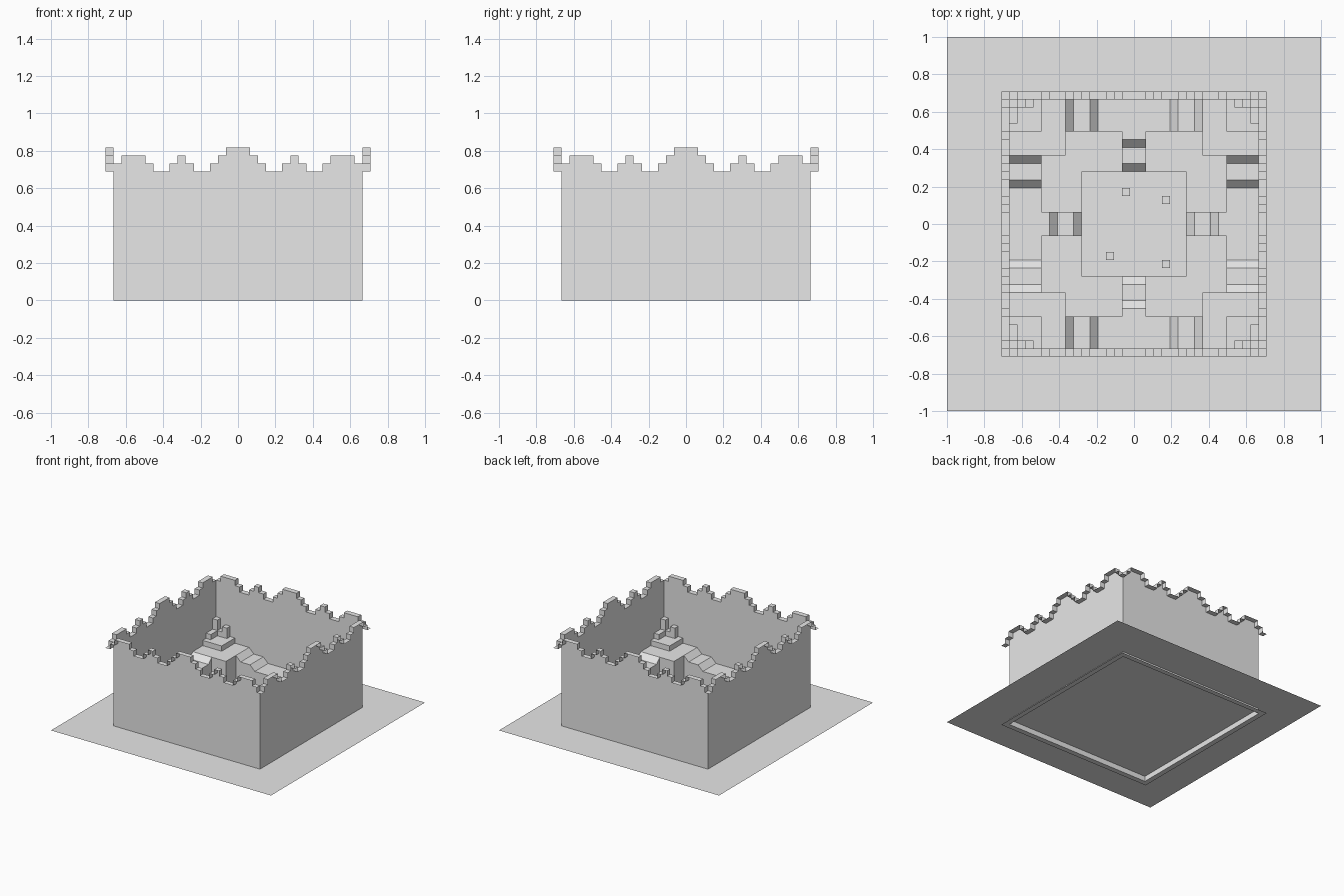
import bpy, bmesh, math
from mathutils import Matrix, Vector

old = bpy.data.objects.get("Cube")
if old:
    bpy.data.objects.remove(old, do_unlink=True)

V = 2 / 46.5          # one block
WALL, LIP = 15.5, 16.5
FLOOR = 1

grey = bpy.data.materials.new("light grey")
grey.use_nodes = True
grey.diffuse_color = (0.8, 0.8, 0.8, 1)
grey.node_tree.nodes["Principled BSDF"].inputs["Base Color"].default_value = (0.8, 0.8, 0.8, 1)


def finish(name, bm):
    """Scale from blocks to units and link the object."""
    bmesh.ops.scale(bm, vec=(V, V, V), verts=bm.verts)
    mesh = bpy.data.meshes.new(name)
    bm.to_mesh(mesh)
    bm.free()
    mesh.materials.append(grey)
    ob = bpy.data.objects.new(name, mesh)
    bpy.context.scene.collection.objects.link(ob)


def face(bm, points, turn=0):
    rot = Matrix.Rotation(turn * math.pi / 2, 3, 'Z')
    return bm.faces.new([bm.verts.new(rot @ Vector(p)) for p in points])


def prism(bm, outline, y0, y1, turn=0):
    """Extrude an x-z outline from y0 to y1."""
    f = face(bm, [(x, y0, z) for x, z in outline], turn)
    rot = Matrix.Rotation(turn * math.pi / 2, 3, 'Z')
    out = bmesh.ops.extrude_face_region(bm, geom=[f], use_keep_orig=True)
    moved = [g for g in out["geom"] if isinstance(g, bmesh.types.BMVert)]
    bmesh.ops.translate(bm, verts=moved, vec=rot @ Vector((0, y1 - y0, 0)))
    bmesh.ops.recalc_face_normals(bm, faces=bm.faces)


def block(bm, x0, x1, y0, y1, z0, z1, turn=0):
    prism(bm, [(x0, z0), (x1, z0), (x1, z1), (x0, z1)], y0, y1, turn)


# Ground sheet
bm = bmesh.new()
bmesh.ops.create_grid(bm, x_segments=1, y_segments=1, size=23.25,
                      matrix=Matrix.Translation((0, 0, FLOOR)))
finish("ground", bm)

# Wall top heights, from the middle of a side to its corner
half = [19, 19, 18, 17, 16, 16, 17, 18, 17, 16, 16, 17, 18, 18, 18, 17]
heights = half[:0:-1] + half

walls, lip, flange = bmesh.new(), bmesh.new(), bmesh.new()
for t in range(4):
    # Thin wall, one strip per block column
    for i, h in enumerate(heights):
        a = i - WALL
        face(walls, [(a, -WALL, 0), (a + 1, -WALL, 0),
                     (a + 1, -WALL, h), (a, -WALL, h)], t)
        # Stepped lip tread
        face(lip, [(a, -LIP, h), (a + 1, -LIP, h),
                   (a + 1, -WALL, h), (a, -WALL, h)], t)
    # Lip risers, down to the low corner tiles
    steps = [16] + heights + [16]
    for i, (h0, h1) in enumerate(zip(steps, steps[1:])):
        if h0 != h1:
            a = i - WALL
            ring = [(a, -LIP, h0), (a, -WALL, h0), (a, -WALL, h1), (a, -LIP, h1)]
            face(lip, ring, t)
    face(lip, [(WALL, -LIP, 16), (LIP, -LIP, 16), (LIP, -WALL, 16), (WALL, -WALL, 16)], t)
    # Flat flange around the foot
    face(flange, [(-LIP, -LIP, 0), (-WALL, -WALL, 0), (WALL, -WALL, 0), (LIP, -LIP, 0)], t)
finish("walls", walls)
finish("wall_lip", lip)
finish("foot_flange", flange)

# Side terraces with two ramps up to each corner
side = [(4.5, 4), (5.5, 5), (7.5, 5), (8.5, 6)]
outline = ([(-8.5, FLOOR)] + [(-x, z) for x, z in side[::-1]] + side + [(8.5, FLOOR)])
bm = bmesh.new()
for t in range(4):
    prism(bm, outline, 11.5, WALL, t)
finish("side_terraces", bm)

# Ramps from the side terraces down to the middle
bridge = [(6.5, FLOOR), (6.5, 2), (7.5, 3), (9.5, 3), (10.5, 4), (11.5, 4), (11.5, FLOOR)]
bm = bmesh.new()
for t in range(4):
    prism(bm, bridge, -1.5, 1.5, t)
finish("inner_ramps", bm)

# Corner mounds: terrace, upper block and an L of small pillars
bm = bmesh.new()
for sx in (-1, 1):
    for sy in (-1, 1):
        def corner(x, y, wx, wy, z0, z1):
            xs = sorted((sx * (WALL - x), sx * (WALL - x - wx)))
            ys = sorted((sy * (WALL - y), sy * (WALL - y - wy)))
            block(bm, *xs, *ys, z0, z1)
        corner(0, 0, 7, 7, FLOOR, 6)
        corner(0, 0, 4, 4, 6, 7)
        corner(0, 0, 1, 1, 7, 10)
        corner(1, 0, 1, 1, 7, 8)
        corner(2, 0, 1, 1, 7, 9)
        corner(0, 1, 1, 2, 7, 8)
finish("corner_mounds", bm)

# Middle platform with scattered small blocks
bm = bmesh.new()
block(bm, -6.5, 6.5, -6.5, 6.5, FLOOR, 2)
for x, y in [(-1, 4), (4, 3), (-3, -4), (4, -5)]:
    block(bm, x - 0.5, x + 0.5, y - 0.5, y + 0.5, 2, 3)
finish("middle_platform", bm)
